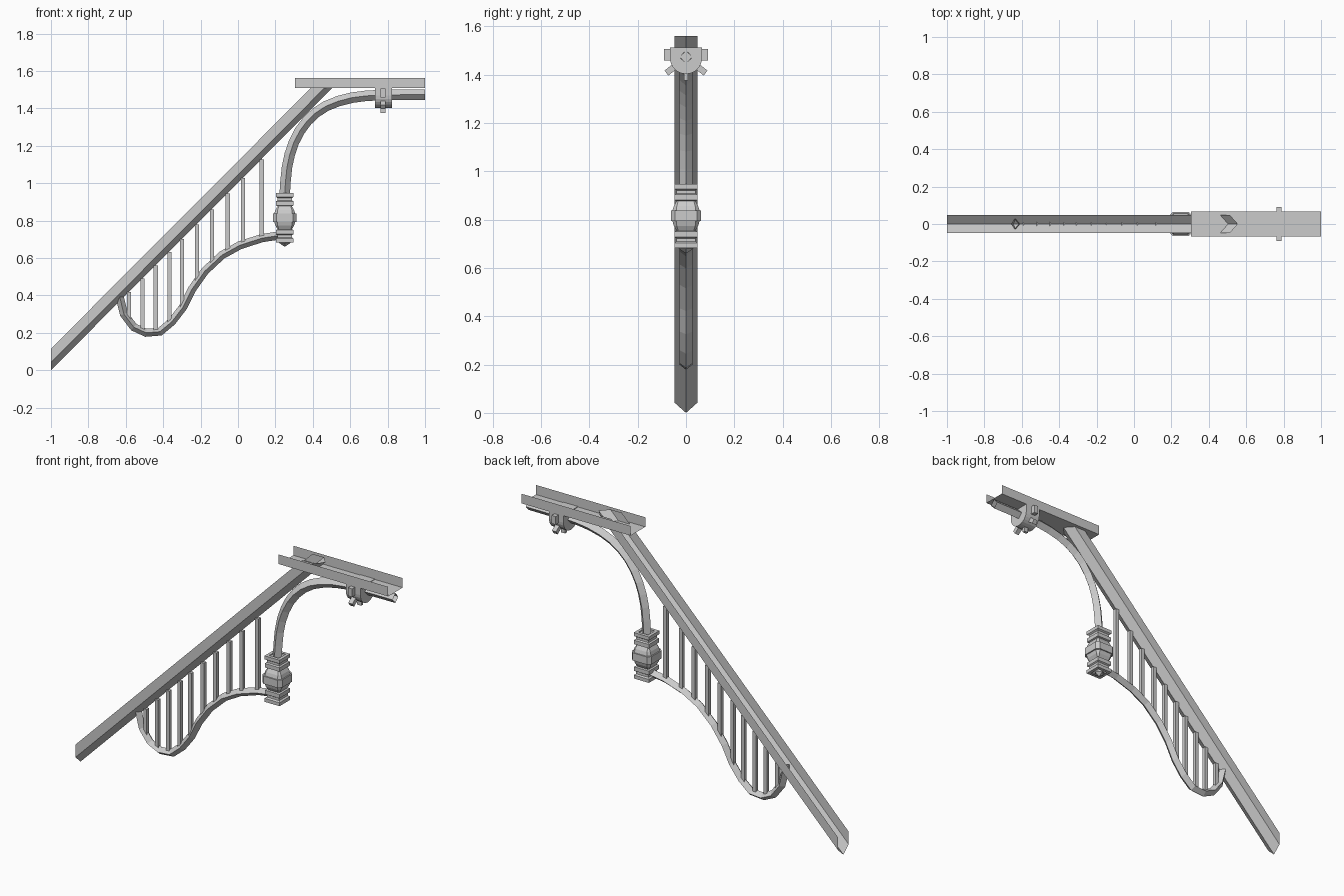
import bpy, bmesh
from math import sin, cos, pi, atan2
from mathutils import Vector

if "Cube" in bpy.data.objects:
    bpy.data.objects.remove(bpy.data.objects["Cube"])


def make(name, rings, closed=True, caps=False):
    """Skin a list of equal-length point rings into one object."""
    bm = bmesh.new()
    vs = [[bm.verts.new(p) for p in r] for r in rings]
    n = len(rings[0])
    for a, b in zip(vs, vs[1:]):
        for i in range(n if closed else n - 1):
            j = (i + 1) % n
            bm.faces.new((a[i], a[j], b[j], b[i]))
    if caps:
        bm.faces.new(vs[0][::-1])
        bm.faces.new(vs[-1])
    bmesh.ops.remove_doubles(bm, verts=bm.verts, dist=1e-5)
    bmesh.ops.recalc_face_normals(bm, faces=bm.faces)
    me = bpy.data.meshes.new(name)
    bm.to_mesh(me)
    bm.free()
    ob = bpy.data.objects.new(name, me)
    bpy.context.collection.objects.link(ob)
    return ob


def box(name, x0, x1, y0, y1, z0, z1):
    ring = lambda z: [(x0, y0, z), (x1, y0, z), (x1, y1, z), (x0, y1, z)]
    return make(name, [ring(z0), ring(z1)], caps=True)


def smooth_path(pts):
    """Insert one spline midpoint between each pair of path points."""
    p = [Vector(q) for q in pts]
    p = [2 * p[0] - p[1]] + p + [2 * p[-1] - p[-2]]
    out = []
    for a, b, c, d in zip(p, p[1:], p[2:], p[3:]):
        out += [b, (9 * (b + c) - a - d) / 16]
    return out + [p[-2]]


def diamond_bar(name, path, half_y, half_n):
    """Sweep an open-ended diamond section along a path in the xz plane."""
    rings = []
    for i, p in enumerate(path):
        t = (path[min(i + 1, len(path) - 1)] - path[max(i - 1, 0)]).normalized()
        nx, nz = -t.y * half_n, t.x * half_n
        rings.append([(p.x + nx, 0, p.y + nz), (p.x, half_y, p.y),
                      (p.x - nx, 0, p.y - nz), (p.x, -half_y, p.y)])
    return make(name, rings)


# Sloping rail: open sheet trough with a V bottom, cut upright below, level above
SLOPE = 1.003
section = [(-.047, .115), (-.047, .042), (0, 0), (.047, .042), (.047, .115)]
make("sloping_rail", [[(-1, y, h) for y, h in section],
                      [(-1 + (1.56 - h) / SLOPE, y, 1.56) for y, h in section]],
     closed=False)

# Level top channel: thin open U
u = [(-.066, 1.563), (-.066, 1.508), (.066, 1.508), (.066, 1.563)]
make("top_channel", [[(x, y, z) for y, z in u] for x in (.305, 1)], closed=False)

# Upper arch
arch = smooth_path([(.249, .93), (.262, 1.086), (.299, 1.219), (.369, 1.332),
                    (.471, 1.412), (.61, 1.457), (.77, 1.471), (1, 1.473)])
diamond_bar("upper_arch", arch, .026, .028)

# Lower scroll
scroll = [Vector(p) for p in [(-.637, .41), (-.61, .30), (-.557, .23), (-.492, .2),
          (-.417, .206), (-.353, .26), (-.294, .337), (-.246, .433), (-.177, .53),
          (-.086, .615), (.01, .668), (.128, .706), (.22, .72)]]
diamond_bar("lower_scroll", scroll, .027, .022)


# Spindles between scroll and rail
def scroll_z(x):
    for a, b in zip(scroll, scroll[1:]):
        if a.x <= x <= b.x:
            return a.y + (b.y - a.y) * (x - a.x) / (b.x - a.x)


for i, x in enumerate([-.583, -.51, -.44, -.367, -.3, -.22, -.14, -.055, .027, .127]):
    box(f"spindle_{i + 1}", x - .011, x + .011, -.011, .011, scroll_z(x), x + 1)

# Square moulded post: (z, half width, corner chamfer)
PX = .25
half = [(.042, .063, .018), (.022, .063, .018), (.022, .056, .016), (.042, .05, .012),
        (.062, .038, .006), (.065, .047, 0), (.088, .047, 0), (.093, .039, 0),
        (.106, .039, 0), (.112, .048, 0), (.132, .048, 0), (.132, .03, 0)]
up = [(.815 + dz, h, c) for dz, h, c in half[1:]]
down = [(.815 - dz, h, c) for dz, h, c in half[1:]][::-1]
rings = []
for z, h, c in down + up:
    e = h - c
    rings.append([(PX + a, b, z) for a, b in [(h, -e), (h, e), (e, h), (-e, h),
                                              (-h, e), (-h, -e), (-e, -h), (e, -h)]])
make("moulded_post", rings)
make("post_tip", [[(PX + a * s, b * s, z) for a, b in [(1, 0), (0, 1), (-1, 0), (0, -1)]]
                  for s, z in ((.032, .69), (.03, .68), (.004, .662))], caps=True)

# Clamp: rounded U block hanging under the channel
CX, CZ = .778, 1.468
prof = [(.066, 1.511)] + [(.066 * cos(a), CZ - .066 * sin(a))
                          for a in (pi * k / 12 for k in range(13))] + [(-.066, 1.511)]
make("clamp_body", [[(x, y, z) for y, z in prof] for x in (.732, .824)], caps=True)

# Clamp lugs: level, diagonal and bottom
for side, y0 in (("front", -.092), ("back", .05)):
    box(f"side_lug_{side}", .763, .789, y0, y0 + .042, 1.458, 1.505)
for name, ang, hw, r in (("diagonal_lug_front", pi + .65, .013, .102),
                         ("diagonal_lug_back", -.65, .013, .102),
                         ("bottom_lug", -pi / 2, .008, .092)):
    d, n = Vector((cos(ang), sin(ang))), Vector((-sin(ang), cos(ang))) * hw
    rr = []
    for dist in (.05, r):
        a, b = d * dist + n, d * dist - n
        rr.append([(.763, a.x, CZ + a.y), (.789, a.x, CZ + a.y),
                   (.789, b.x, CZ + b.y), (.763, b.x, CZ + b.y)])
    make(name, rr, caps=True)
